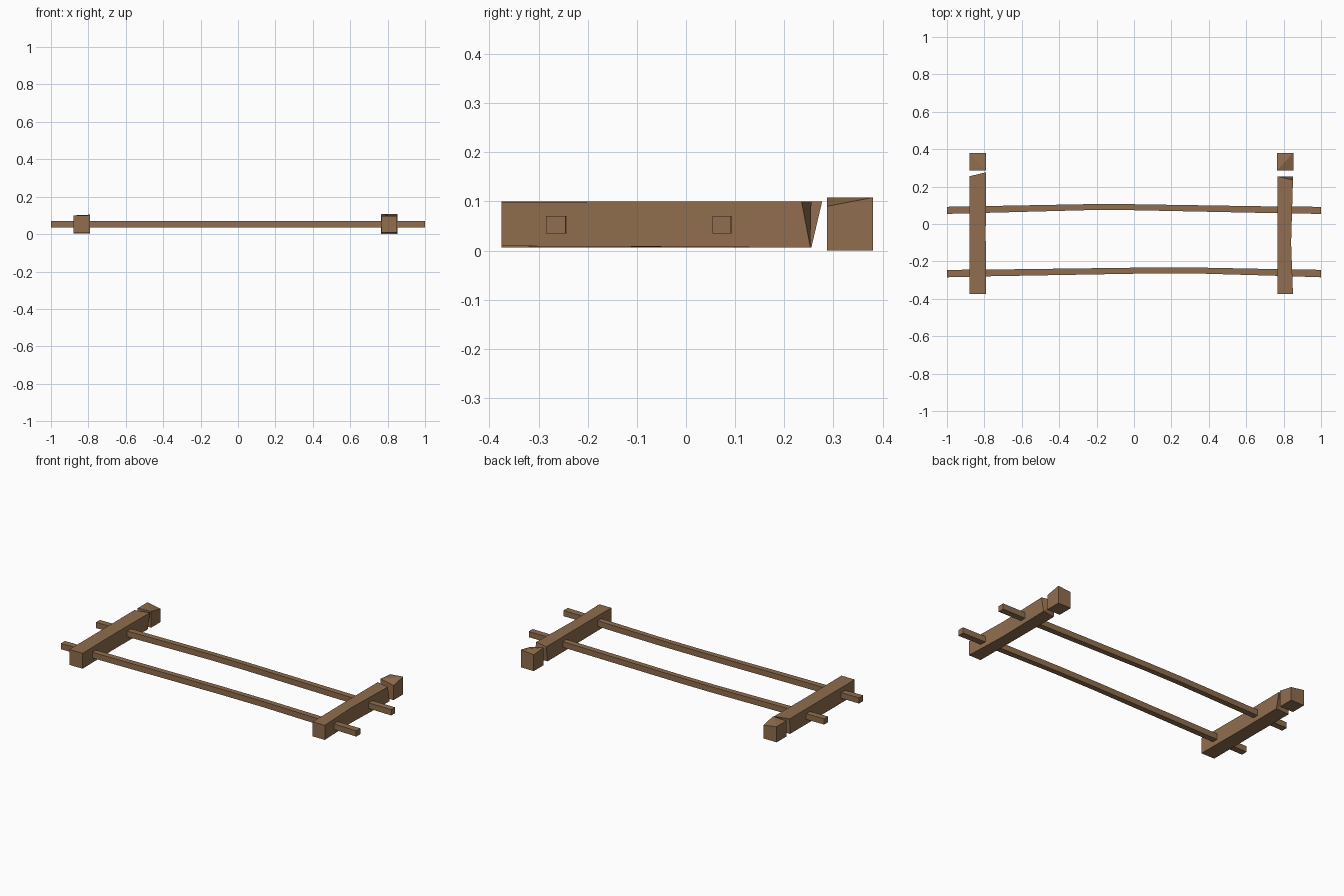
import bpy, bmesh

cube = bpy.data.objects.get("Cube")
if cube:
    bpy.data.objects.remove(cube, do_unlink=True)

wood = bpy.data.materials.new("weathered_wood")
wood.use_nodes = True
wood.diffuse_color = (0.28, 0.155, 0.077, 1)
wood.node_tree.nodes["Principled BSDF"].inputs["Base Color"].default_value = wood.diffuse_color


def loft(name, rings):
    """Join four-cornered rings into one closed, flat-faced beam."""
    bm = bmesh.new()
    loops = [[bm.verts.new(p) for p in ring] for ring in rings]
    for a, b in zip(loops, loops[1:]):
        for i in range(4):
            j = (i + 1) % 4
            bm.faces.new((a[i], a[j], b[j], b[i]))
    bm.faces.new(loops[0])
    bm.faces.new(loops[-1])
    # split twisted quads so the splintered ends stay crisp
    bmesh.ops.triangulate(bm, faces=[f for f in bm.faces if len(f.verts) == 4])
    bmesh.ops.recalc_face_normals(bm, faces=bm.faces)
    bmesh.ops.dissolve_limit(bm, angle_limit=0.005, verts=bm.verts, edges=bm.edges)
    mesh = bpy.data.meshes.new(name)
    bm.to_mesh(mesh)
    bm.free()
    mesh.materials.append(wood)
    obj = bpy.data.objects.new(name, mesh)
    bpy.context.collection.objects.link(obj)
    return obj


def section(x0, x1, z0, z1, ys):
    """Corners in the order low -x, low +x, high +x, high -x."""
    if not isinstance(ys, tuple):
        ys = (ys,) * 4
    corners = ((x0, z0), (x1, z0), (x1, z1), (x0, z1))
    return [(x, y, z) for (x, z), y in zip(corners, ys)]


# Fallen posts, slightly warped, each with a slanted break at the back
loft("left_post", [
    section(-0.88, -0.79, 0.006, 0.1, -0.375),
    section(-0.88, -0.793, 0.006, 0.1, -0.05),
    section(-0.88, -0.79, 0.006, 0.1, (0.25, 0.255, 0.277, 0.255))])
loft("right_post", [
    section(0.768, 0.85, 0.009, 0.098, -0.375),
    section(0.768, 0.84, 0.008, 0.1, -0.1),
    section(0.768, 0.85, 0.006, 0.1, (0.24, 0.253, 0.235, 0.255))])


# Snapped-off post tips with uneven tops
def tip(name, x0, x1, z0, tops):
    rings = []
    for y, (za, zb) in zip((0.287, 0.38), tops):
        rings.append([(x0, y, z0), (x1, y, z0), (x1, y, zb), (x0, y, za)])
    loft(name, rings)


tip("left_post_tip", -0.88, -0.79, 0.004, ((0.1, 0.104), (0.1, 0.085)))
tip("right_post_tip", 0.765, 0.852, 0.0, ((0.108, 0.09), (0.1, 0.108)))


# Long rails, gently bowed, running through both posts
def rail(name, path):
    rings = []
    for x, y, w in path:
        rings.append([(x, y - w, 0.035), (x, y + w, 0.035),
                      (x, y + w, 0.07), (x, y - w, 0.07)])
    loft(name, rings)


rail("front_rail", [(-1, -0.265, 0.02), (-0.8, -0.262, 0.018), (0.05, -0.249, 0.016),
                    (0.35, -0.249, 0.016), (0.8, -0.26, 0.018), (1, -0.265, 0.02)])
rail("back_rail", [(-1, 0.073, 0.019), (-0.8, 0.078, 0.018), (-0.25, 0.09, 0.016),
                   (-0.02, 0.09, 0.016), (0.8, 0.075, 0.018), (1, 0.073, 0.019)])
